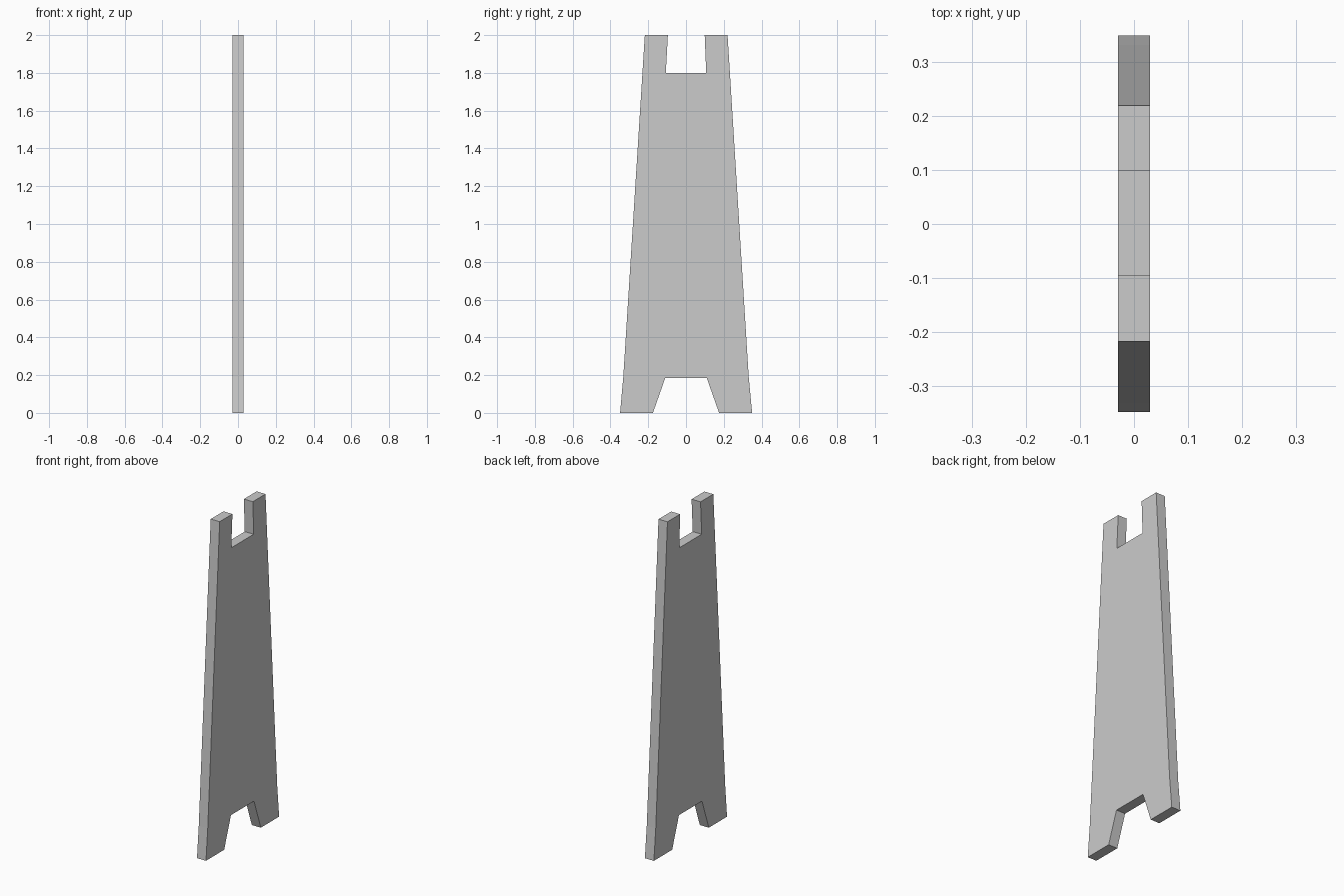
import bpy
import bmesh

if "Cube" in bpy.data.objects:
    bpy.data.objects.remove(bpy.data.objects["Cube"])

HALF_THICKNESS = 0.03

# Board outline in (y, z): splayed feet, tapered sides, notched top
OUTLINE = [
    (-0.349, 0.0), (-0.175, 0.0), (-0.11, 0.185), (0.11, 0.185),
    (0.175, 0.0), (0.35, 0.0), (0.332, 0.19), (0.22, 2.0),
    (0.099, 2.0), (0.107, 1.8), (-0.107, 1.8), (-0.096, 2.0),
    (-0.218, 2.0), (-0.332, 0.19),
]


def extruded_board(name, outline, half):
    """Fill the outline and extrude it along x."""
    bm = bmesh.new()
    face = bm.faces.new([bm.verts.new((-half, y, z)) for y, z in outline])
    result = bmesh.ops.extrude_face_region(bm, geom=[face], use_keep_orig=True)
    moved = [g for g in result["geom"] if isinstance(g, bmesh.types.BMVert)]
    bmesh.ops.translate(bm, verts=moved, vec=(2 * half, 0, 0))
    bmesh.ops.recalc_face_normals(bm, faces=bm.faces)
    mesh = bpy.data.meshes.new(name)
    bm.to_mesh(mesh)
    bm.free()
    obj = bpy.data.objects.new(name, mesh)
    bpy.context.collection.objects.link(obj)
    return obj


# Single upright panel
extruded_board("support_board", OUTLINE, HALF_THICKNESS)
